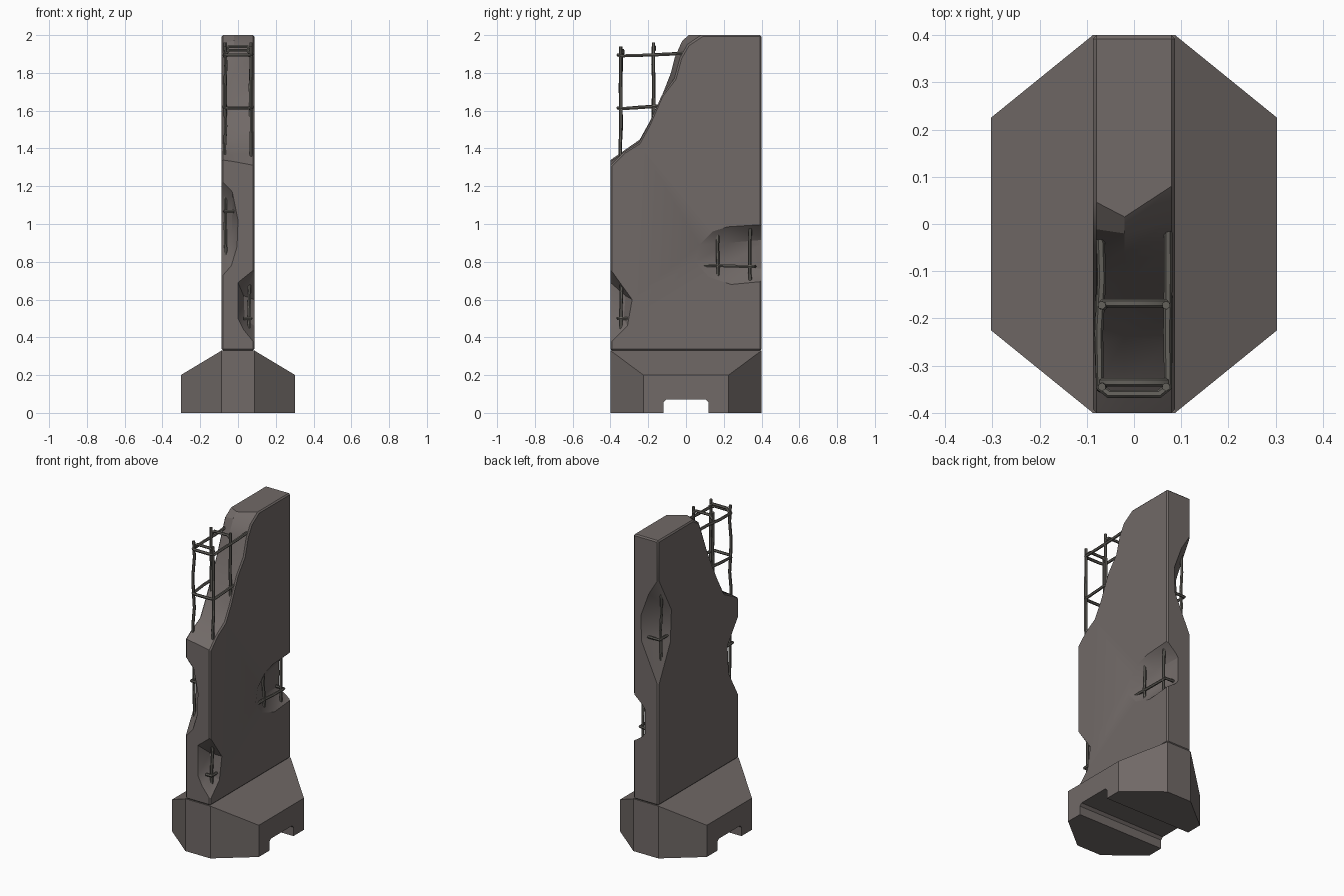
import bpy, bmesh, math, random
from mathutils import Vector

if "Cube" in bpy.data.objects:
    bpy.data.objects.remove(bpy.data.objects["Cube"])

random.seed(4)


def material(name, rgb):
    m = bpy.data.materials.new(name)
    m.diffuse_color = (*rgb, 1)
    m.use_nodes = True
    m.node_tree.nodes["Principled BSDF"].inputs["Base Color"].default_value = m.diffuse_color
    return m


CONCRETE = material("concrete", (0.165, 0.143, 0.136))
STEEL = material("dull steel", (0.125, 0.118, 0.104))


def add_object(name, bm, mat=CONCRETE):
    bmesh.ops.recalc_face_normals(bm, faces=bm.faces[:])
    me = bpy.data.meshes.new(name)
    bm.to_mesh(me)
    bm.free()
    me.materials.append(mat)
    ob = bpy.data.objects.new(name, me)
    bpy.context.collection.objects.link(ob)
    return ob


def hull(name, pts):
    bm = bmesh.new()
    for p in pts:
        bm.verts.new(p)
    r = bmesh.ops.convex_hull(bm, input=bm.verts[:])
    junk = [v for v in bm.verts if not v.link_faces]
    bmesh.ops.delete(bm, geom=junk, context='VERTS')
    bmesh.ops.dissolve_limit(bm, angle_limit=0.01, verts=bm.verts[:], edges=bm.edges[:])
    return add_object(name, bm)


def activate(ob):
    bpy.ops.object.select_all(action='DESELECT')
    ob.select_set(True)
    bpy.context.view_layer.objects.active = ob


def cut(ob, cutter):
    m = ob.modifiers.new("cut", 'BOOLEAN')
    m.operation, m.solver, m.object = 'DIFFERENCE', 'EXACT', cutter
    activate(ob)
    bpy.ops.object.modifier_apply(modifier=m.name)
    bpy.data.objects.remove(cutter)


def bevel(ob, width, angle=30):
    m = ob.modifiers.new("bevel", 'BEVEL')
    m.width, m.segments, m.limit_method = width, 1, 'ANGLE'
    m.angle_limit = math.radians(angle)
    activate(ob)
    bpy.ops.object.modifier_apply(modifier=m.name)


def smooth(ob, deg):
    activate(ob)
    bpy.ops.object.shade_smooth_by_angle(angle=math.radians(deg))


# foot: octagonal block with sloped shoulders and a slot underneath
W = 0.087
foot_pts = []
for sx in (-1, 1):
    for sy in (-1, 1):
        foot_pts += [(sx * W, sy * 0.4, 0), (sx * W, sy * 0.4, 0.33),
                     (sx * 0.303, sy * 0.225, 0), (sx * 0.303, sy * 0.225, 0.2)]
foot = hull("foot", foot_pts)
slot = [(x, y, z) for x in (-0.5, 0.5)
        for y, z in ((-0.12, -0.1), (-0.12, 0.055), (-0.105, 0.07),
                     (0.105, 0.07), (0.12, 0.055), (0.12, -0.1))]
cut(foot, hull("slot_cutter", slot))
smooth(foot, 25)

# wall: three profiles lofted across the thickness, with a ragged broken slope
right = [(-0.4, 1.31), (-0.33, 1.38), (-0.25, 1.43), (-0.2, 1.52), (-0.13, 1.68),
         (-0.06, 1.77), (-0.03, 1.88), (0.01, 1.95), (0.085, 2)]
middle = [(-0.4, 1.33), (-0.34, 1.37), (-0.24, 1.45), (-0.17, 1.57), (-0.12, 1.67),
          (-0.08, 1.8), (-0.06, 1.88), (-0.02, 1.97), (0.015, 2)]
left = [(-0.4, 1.34), (-0.35, 1.375), (-0.26, 1.42), (-0.2, 1.53), (-0.14, 1.65),
        (-0.09, 1.76), (-0.05, 1.86), (-0.01, 1.96), (0.05, 2)]
bm = bmesh.new()
loops = []
for x, prof in ((-W, left), (-0.02, middle), (W, right)):
    ring = prof + [(0.4, 2), (0.4, 0.33), (-0.4, 0.33)]
    loops.append([bm.verts.new((x, y, z)) for y, z in ring])
n = len(loops[0])
for a, b in zip(loops, loops[1:]):
    for i in range(n):
        j = (i + 1) % n
        bm.faces.new((a[i], a[j], b[j], b[i]))
bm.faces.new(loops[0])
bm.faces.new(loops[-1])
wall = add_object("broken_wall", bm)
bevel(wall, 0.008, 60)

# bites knocked out of the corners
bites = {
    "front_right": [(W, -0.4, 0.76), (W, -0.4, 0.37), (W, -0.285, 0.6), (W, -0.31, 0.46),
                    (0, -0.4, 0.69), (0, -0.4, 0.5), (0.03, -0.4, 0.44),
                    (0.03, -0.32, 0.62), (0.035, -0.33, 0.5),
                    (0.25, -0.55, 0.62), (0.25, -0.55, 0.5)],
    "front_left": [(-W, -0.4, 1.23), (-W, -0.4, 0.72), (-0.03, -0.4, 1.17), (0, -0.4, 1.02),
                   (-0.005, -0.4, 0.88), (-0.035, -0.4, 0.78), (-W, -0.29, 1.08),
                   (-W, -0.3, 0.9), (-0.03, -0.33, 1.06), (-0.035, -0.33, 0.92),
                   (-0.25, -0.55, 1.05), (-0.25, -0.55, 0.9)],
    "back_left": [(-W, 0.4, 1.76), (-W, 0.4, 1.08), (0.035, 0.4, 1.5), (0.03, 0.4, 1.34),
                  (-0.02, 0.4, 1.65), (-W, 0.27, 1.52), (-W, 0.28, 1.32),
                  (-0.02, 0.33, 1.5), (-0.025, 0.33, 1.36),
                  (-0.25, 0.55, 1.5), (-0.25, 0.55, 1.36)],
    "back_right": [(x, y, z) for x in (W, 0.12) for y, z in
                   ((0.05, 0.8), (0.07, 0.89), (0.14, 0.96), (0.22, 0.985), (0.45, 1.0),
                    (0.45, 0.7), (0.24, 0.68), (0.12, 0.72))]
                  + [(0.03, 0.2, 0.78), (0.03, 0.22, 0.9), (0, 0.45, 0.76), (0, 0.45, 0.92)],
}
for name, pts in bites.items():
    cut(wall, hull(name + "_cutter", pts))
smooth(wall, 28)


# reinforcing bars: slightly wavy tubes through a few points
def bar(name, pts, r=0.009, wob=0.004, step=0.11):
    pts = [Vector(p) for p in pts]
    path = [pts[0]]
    for a, b in zip(pts, pts[1:]):
        k = max(1, round((b - a).length / step))
        for i in range(1, k + 1):
            p = a.lerp(b, i / k)
            if i < k:
                p += Vector([random.uniform(-wob, wob) for _ in range(3)])
            path.append(p)
    cu = bpy.data.curves.new(name, 'CURVE')
    cu.dimensions = '3D'
    cu.bevel_depth, cu.bevel_resolution, cu.use_fill_caps = r, 1, True
    sp = cu.splines.new('POLY')
    sp.points.add(len(path) - 1)
    for q, p in zip(sp.points, path):
        q.co = (*p, 1)
    cu.materials.append(STEEL)
    ob = bpy.data.objects.new(name, cu)
    bpy.context.collection.objects.link(ob)
    activate(ob)
    bpy.ops.object.convert(target='MESH')
    smooth(bpy.context.object, 50)


X = 0.068
# upright bars above the break, and flat loops tying them
for side, s in (("left", -1), ("right", 1)):
    bar("front_upright_" + side, [(s * X, -0.345, 1.2), (s * X, -0.345, 1.94)])
    bar("rear_upright_" + side, [(s * X, -0.172, 1.5), (s * X, -0.172, 1.96)])
for z, y0, y1 in ((1.9, -0.36, 0.0), (1.62, -0.36, -0.13), (1.34, -0.36, -0.25)):
    c = 0.015
    bar("tie_loop", [(-X - 0.004, y1, z + 0.005), (-X - 0.004, y0 + c, z - 0.01),
                     (-X + c, y0, z - 0.005), (X - c, y0, z - 0.005),
                     (X + 0.004, y0 + c, z - 0.01), (X + 0.004, y1, z + 0.005)])
# rounded caps joining each pair of uprights
for y, z in ((-0.335, 1.92), (-0.168, 1.94)):
    bar("top_link", [(-X, y, z - 0.02), (-X + 0.02, y, z), (X - 0.02, y, z), (X, y, z - 0.02)])
# bars exposed inside the bites
bar("front_right_bar", [(0.06, -0.345, 0.42), (0.06, -0.345, 0.75)])
bar("front_right_tie", [(0.03, -0.36, 0.5), (0.068, -0.36, 0.5), (0.068, -0.28, 0.5)])
bar("front_left_bar", [(-0.066, -0.345, 0.73), (-0.066, -0.345, 1.22)])
bar("front_left_tie", [(-0.02, -0.365, 1.065), (-0.07, -0.365, 1.065), (-0.07, -0.28, 1.065)])
bar("back_left_bar", [(-0.066, 0.345, 1.1), (-0.066, 0.345, 1.74)])
bar("back_left_tie", [(0.02, 0.365, 1.36), (-0.07, 0.365, 1.36), (-0.07, 0.26, 1.36)])
for y in (0.17, 0.34):
    bar("back_right_bar", [(0.062, y, 0.69), (0.062, y, 0.98)])
bar("back_right_tie", [(0.068, 0.05, 0.78), (0.068, 0.36, 0.775), (0.0, 0.365, 0.775)])
